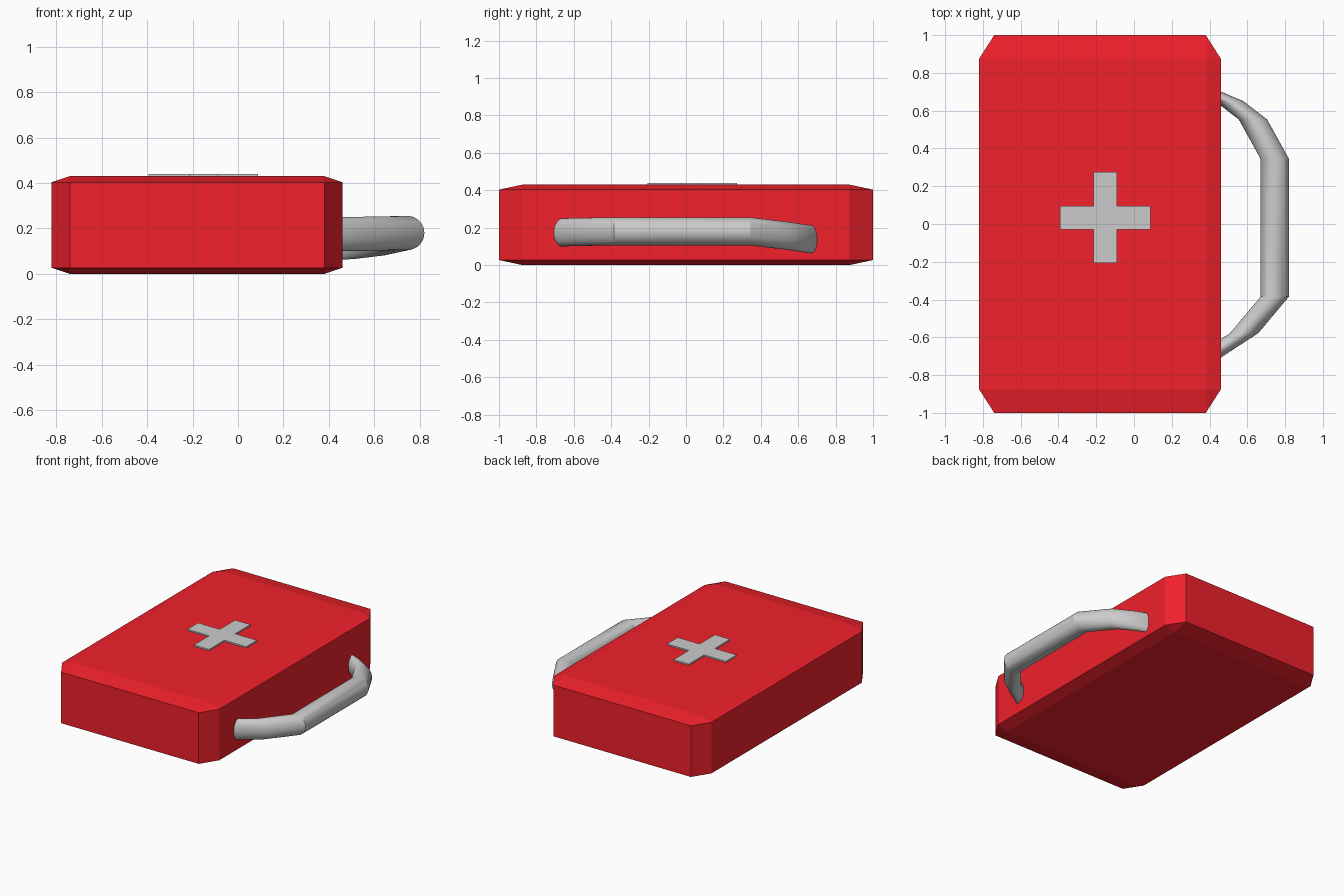
import bpy, bmesh, math

if "Cube" in bpy.data.objects:
    bpy.data.objects.remove(bpy.data.objects["Cube"])


def finish(bm, name):
    bmesh.ops.recalc_face_normals(bm, faces=bm.faces[:])
    mesh = bpy.data.meshes.new(name)
    bm.to_mesh(mesh)
    bm.free()
    obj = bpy.data.objects.new(name, mesh)
    bpy.context.collection.objects.link(obj)
    return obj


# Red case: bevelled unit cube stretched to size, so the chamfers stretch too
bm = bmesh.new()
bmesh.ops.create_cube(bm, size=1)
bmesh.ops.bevel(bm, geom=bm.edges[:], offset=0.0625, segments=1, affect='EDGES')
bmesh.ops.scale(bm, vec=(1.28, 2.0, 0.43), verts=bm.verts[:])
bmesh.ops.translate(bm, vec=(-0.18, 0, 0.215), verts=bm.verts[:])
case = finish(bm, "case")
red = bpy.data.materials.new("red")
red.diffuse_color = (0.88, 0.015, 0.025, 1)
red.use_nodes = True
red.node_tree.nodes["Principled BSDF"].inputs["Base Color"].default_value = red.diffuse_color
case.data.materials.append(red)

# Raised cross on the lid: one outline, extruded
arm, half = 0.24, 0.062
corner = [(arm, -half), (arm, half), (half, half)]
outline = []
for k in range(4):
    c, s = round(math.cos(k * math.pi / 2)), round(math.sin(k * math.pi / 2))
    outline += [(x * c - y * s, x * s + y * c) for x, y in corner]
bm = bmesh.new()
face = bm.faces.new([bm.verts.new((x - 0.153, y + 0.034, 0.42)) for x, y in outline])
ext = bmesh.ops.extrude_face_region(bm, geom=[face], use_keep_orig=True)
top = [g for g in ext["geom"] if isinstance(g, bmesh.types.BMVert)]
bmesh.ops.translate(bm, vec=(0, 0, 0.02), verts=top)
finish(bm, "cross")

# Carry handle: round sections that all stay square to y, joined along a path
path = [(0.38, -0.71, 0.173), (0.583, -0.578, 0.177), (0.745, -0.385, 0.18),
        (0.745, 0.345, 0.18), (0.63, 0.553, 0.155), (0.505, 0.65, 0.14),
        (0.38, 0.703, 0.135)]
sides, radius = 32, 0.075
bm = bmesh.new()
rings = [[bm.verts.new((x + radius * math.cos(2 * math.pi * i / sides), y,
                        z + radius * math.sin(2 * math.pi * i / sides)))
          for i in range(sides)] for x, y, z in path]
for a, b in zip(rings, rings[1:]):
    for i in range(sides):
        j = (i + 1) % sides
        bm.faces.new((a[i], a[j], b[j], b[i]))
bm.faces.new(rings[0])
bm.faces.new(rings[-1])
handle = finish(bm, "handle")
bpy.context.view_layer.objects.active = handle
handle.select_set(True)
bpy.ops.object.shade_smooth_by_angle(angle=math.radians(25))
